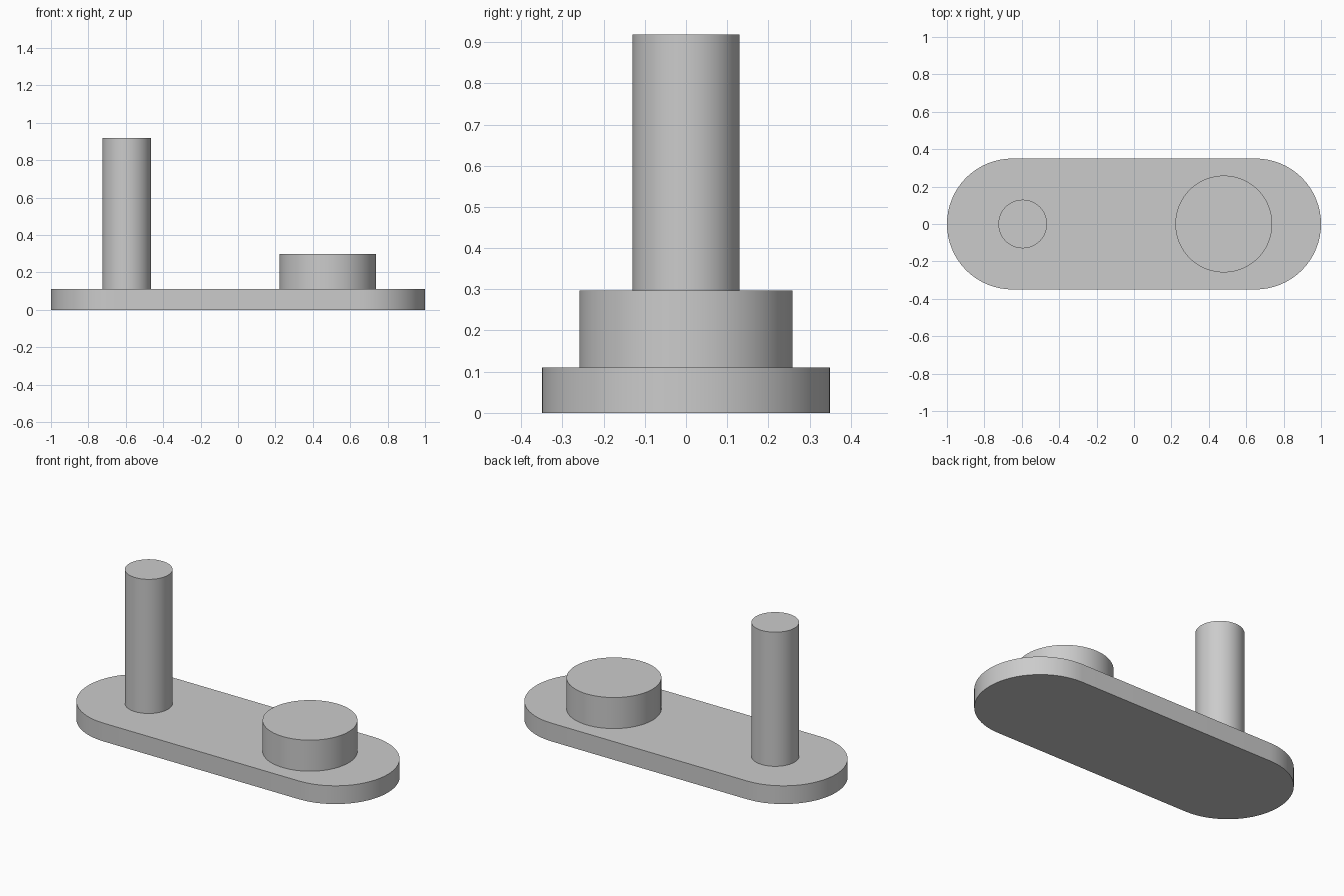
import bpy
import bmesh
from math import sin, cos, pi, radians

cube = bpy.data.objects.get("Cube")
if cube:
    bpy.data.objects.remove(cube, do_unlink=True)

# Single plain grey
grey = bpy.data.materials.new("plain grey")
grey.use_nodes = True
colour = (0.6, 0.6, 0.6, 1)
grey.diffuse_color = colour
grey.node_tree.nodes["Principled BSDF"].inputs["Base Color"].default_value = colour


def arc(cx, radius, start, sweep, steps):
    """Points along an arc centred on (cx, 0)."""
    angles = [start + sweep * i / steps for i in range(steps + 1)]
    return [(cx + radius * cos(a), radius * sin(a)) for a in angles]


def extrude_outline(name, outline, bottom, top):
    """Solid prism from a flat outline, with smooth sides and sharp rims."""
    bm = bmesh.new()
    base = bm.faces.new([bm.verts.new((x, y, bottom)) for x, y in outline])
    result = bmesh.ops.extrude_face_region(bm, geom=[base], use_keep_orig=True)
    raised = [v for v in result["geom"] if isinstance(v, bmesh.types.BMVert)]
    bmesh.ops.translate(bm, verts=raised, vec=(0, 0, top - bottom))
    bmesh.ops.recalc_face_normals(bm, faces=bm.faces)
    mesh = bpy.data.meshes.new(name)
    bm.to_mesh(mesh)
    bm.free()
    mesh.materials.append(grey)
    obj = bpy.data.objects.new(name, mesh)
    bpy.context.collection.objects.link(obj)
    bpy.ops.object.select_all(action='DESELECT')
    obj.select_set(True)
    bpy.context.view_layer.objects.active = obj
    bpy.ops.object.shade_smooth_by_angle(angle=radians(30))
    return obj


def cylinder(name, cx, radius, bottom, top):
    return extrude_outline(name, arc(cx, radius, 0, 2 * pi, 64)[:-1], bottom, top)


# Base plate with rounded ends
plate_top, end_radius = 0.11, 0.35
end_x = 1 - end_radius
plate_outline = (arc(end_x, end_radius, -pi / 2, pi, 32)
                 + arc(-end_x, end_radius, pi / 2, pi, 32))
extrude_outline("base_plate", plate_outline, 0, plate_top)

# Tall post and low round boss standing on the plate
cylinder("tall_post", -0.595, 0.13, plate_top, 0.918)
cylinder("round_boss", 0.48, 0.259, plate_top, 0.297)
